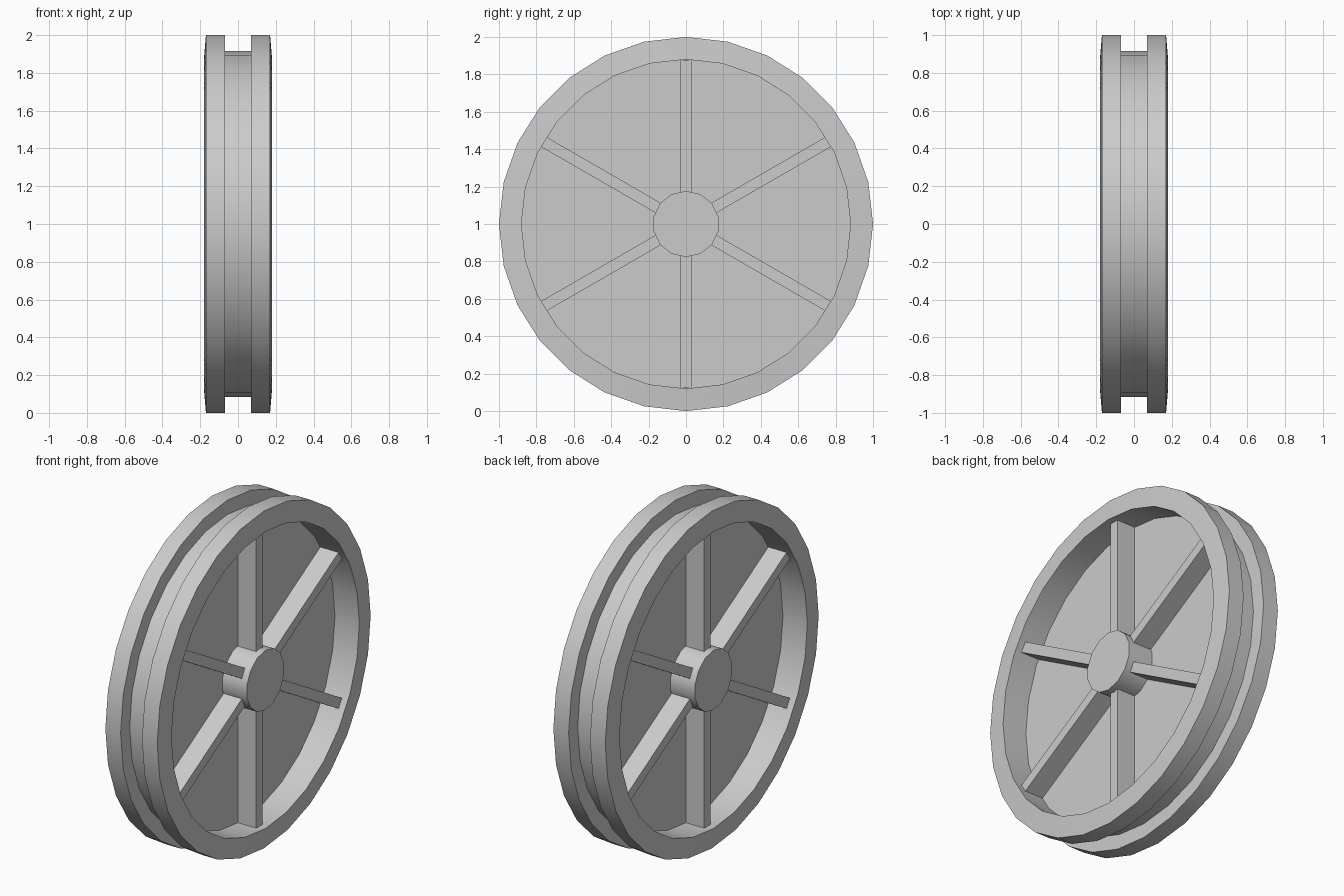
import bpy, bmesh
from math import cos, sin, pi, radians
from mathutils import Matrix, Vector

cube = bpy.data.objects.get("Cube")
if cube:
    bpy.data.objects.remove(cube)

grey = bpy.data.materials.new("plain grey")
grey.use_nodes = True
colour = (0.6, 0.6, 0.6, 1)
grey.diffuse_color = colour
grey.node_tree.nodes["Principled BSDF"].inputs["Base Color"].default_value = colour

AXLE = Vector((0, 0, 1))


def finish(name, bm):
    """Turn a bmesh into a shaded, coloured object centred on the axle."""
    bmesh.ops.recalc_face_normals(bm, faces=bm.faces)
    mesh = bpy.data.meshes.new(name)
    bm.to_mesh(mesh)
    bm.free()
    mesh.materials.append(grey)
    ob = bpy.data.objects.new(name, mesh)
    ob.location = AXLE
    bpy.context.collection.objects.link(ob)
    bpy.ops.object.select_all(action="DESELECT")
    ob.select_set(True)
    bpy.context.view_layer.objects.active = ob
    bpy.ops.object.shade_smooth_by_angle(angle=radians(30))
    return ob


def lathe(name, half_profile, sides):
    """Spin a mirrored (x, radius) profile around the x axis."""
    profile = half_profile + [(-x, r) for x, r in reversed(half_profile)]
    bm = bmesh.new()
    rings = []
    for x, r in profile:
        rings.append([bm.verts.new((x, r * sin(2 * pi * i / sides), r * cos(2 * pi * i / sides)))
                      for i in range(sides)])
    for a, b in zip(rings, rings[1:]):
        for i in range(sides):
            j = (i + 1) % sides
            bm.faces.new((a[i], a[j], b[j], b[i]))
    bm.faces.new(rings[0])
    bm.faces.new(rings[-1])
    return finish(name, bm)


# Wheel body: thin web, two tapered flanges and the groove between them
lathe("grooved_rim", [(0.02, 0.1), (0.02, 0.88), (0.18, 0.88), (0.17, 1.0),
                      (0.07, 1.0), (0.07, 0.915)], 28)

# Hub through the centre
lathe("hub", [(0.18, 0.177)], 14)

# Six straight spokes standing out on both sides of the web
inner, outer = 0.15, 0.878
bm = bmesh.new()
for k in range(6):
    place = (Matrix.Rotation(k * pi / 3, 4, "X")
             @ Matrix.Translation((0, 0, (inner + outer) / 2))
             @ Matrix.Diagonal((0.28, 0.06, outer - inner, 1)))
    bmesh.ops.create_cube(bm, size=1, matrix=place)
finish("spokes", bm)
